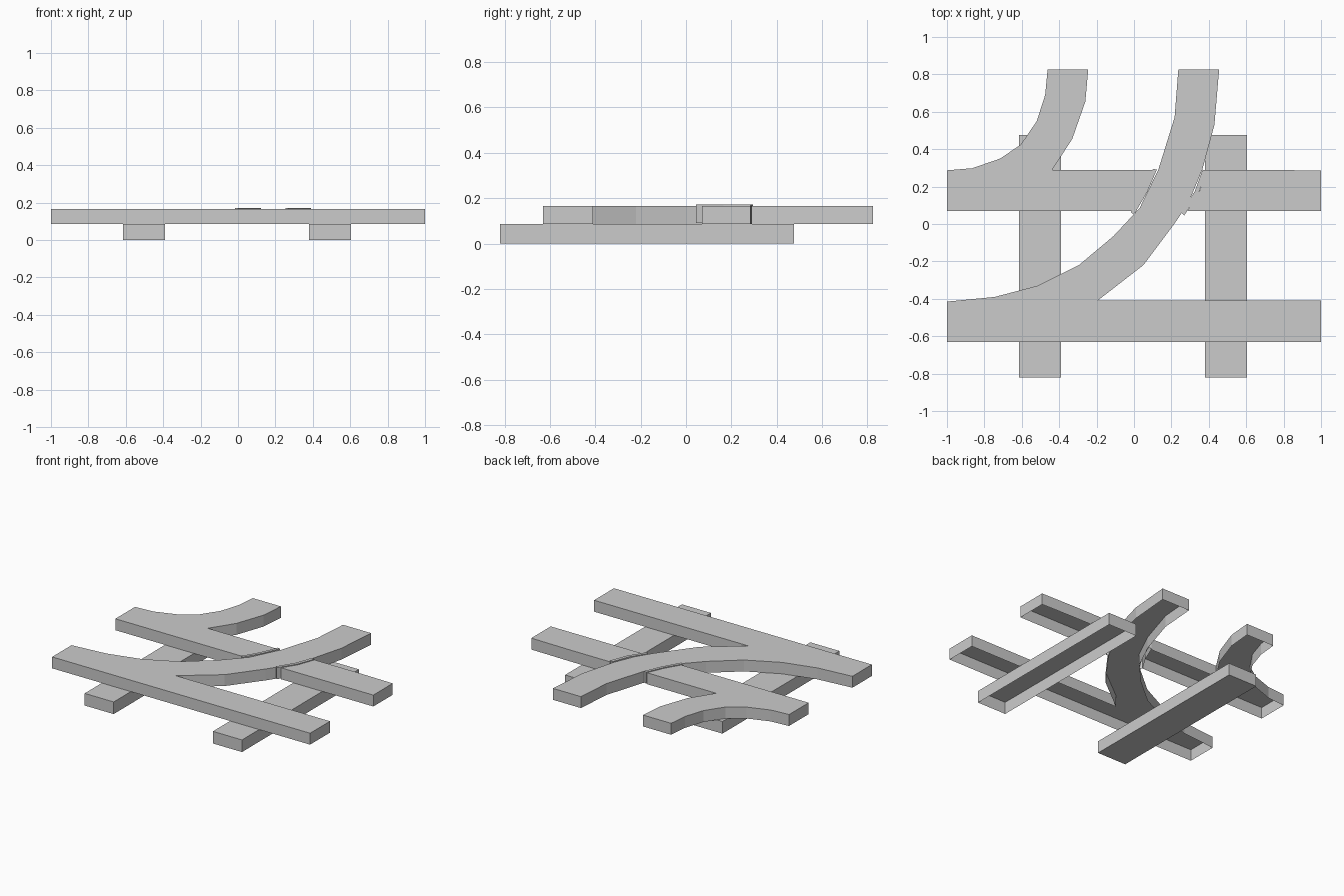
import bpy, bmesh


def prism(name, outline, z0, z1, bottom=True):
    """Extrude an anticlockwise outline upward, optionally open underneath."""
    bm = bmesh.new()
    low = [bm.verts.new((x, y, z0)) for x, y in outline]
    high = [bm.verts.new((x, y, z1)) for x, y in outline]
    n = len(outline)
    for i in range(n):
        j = (i + 1) % n
        bm.faces.new((low[i], low[j], high[j], high[i]))
    bm.faces.new(high)
    if bottom:
        bm.faces.new(low[::-1])
    mesh = bpy.data.meshes.new(name)
    bm.to_mesh(mesh)
    bm.free()
    obj = bpy.data.objects.new(name, mesh)
    bpy.context.collection.objects.link(obj)
    return obj


def rect(x0, x1, y0, y1):
    return [(x0, y0), (x1, y0), (x1, y1), (x0, y1)]


Z0, Z1 = 0.085, 0.165

# Sleepers: the right one is a shell open underneath
prism("left_sleeper", rect(-0.615, -0.39, -0.82, 0.475), 0, Z0, True)
prism("right_sleeper", rect(0.38, 0.605, -0.82, 0.475), 0, Z0, False)

# Front straight rail with the long branch curving away to the back
prism("front_rail_with_branch", [
    (-1, -0.63), (1, -0.63), (1, -0.41), (-0.195, -0.41),
    (0.05, -0.22), (0.215, 0.0), (0.29, 0.11), (0.365, 0.29),
    (0.43, 0.53), (0.455, 0.825), (0.237, 0.825), (0.217, 0.57),
    (0.13, 0.29), (0.03, 0.085), (-0.11, -0.065), (-0.295, -0.22),
    (-0.515, -0.33), (-0.745, -0.39), (-1, -0.415)], Z0, Z1, False)

# Back straight rail, left piece, with its short branch
prism("back_rail_with_branch", [
    (-1, 0.07), (-0.012, 0.07), (0.05, 0.17), (0.10, 0.29), (-0.437, 0.29),
    (-0.33, 0.455), (-0.26, 0.655), (-0.245, 0.825), (-0.462, 0.825),
    (-0.475, 0.69), (-0.52, 0.55), (-0.605, 0.425), (-0.715, 0.35),
    (-0.865, 0.298), (-1, 0.287)], Z0, Z1, False)

# Back straight rail, right piece beyond the crossing
prism("back_rail_right", [
    (0.285, 0.07), (1, 0.07), (1, 0.285), (0.7, 0.29),
    (0.387, 0.29), (0.35, 0.175)], Z0, Z1, False)

# Thin raised gap strips either side of the crossing branch
for side, pts in {
    "left": [(-0.017, 0.063), (0.0, 0.05), (0.07, 0.17), (0.122, 0.29),
             (0.102, 0.295), (0.05, 0.175)],
    "right": [(0.253, 0.06), (0.268, 0.045), (0.345, 0.165), (0.39, 0.285),
              (0.367, 0.29), (0.325, 0.175)],
}.items():
    prism(side + "_gap_strip", pts, 0.09, 0.171, False)
